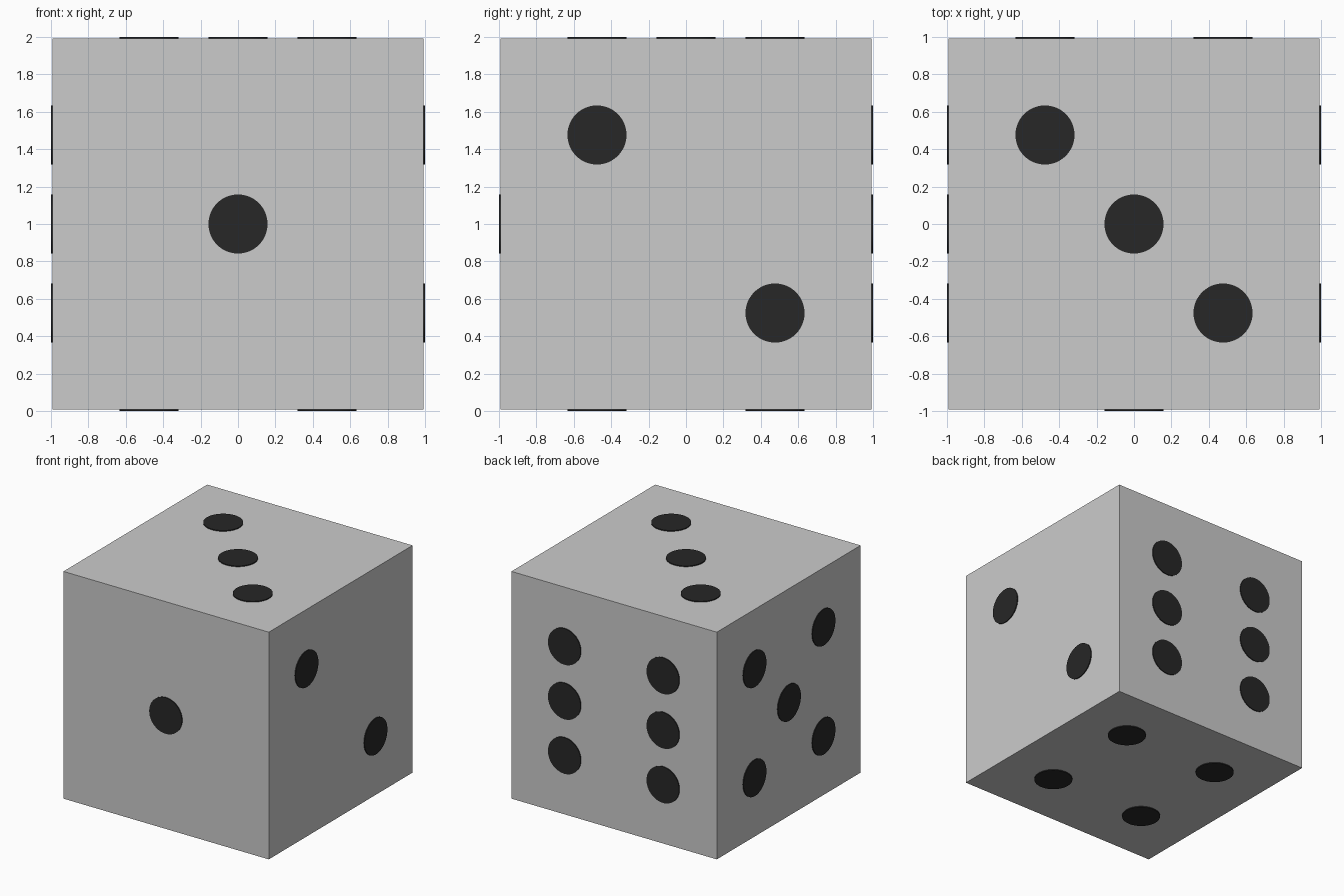
import bpy
from mathutils import Vector

if "Cube" in bpy.data.objects:
    bpy.data.objects.remove(bpy.data.objects["Cube"])

HALF = 0.992      # half the cube edge
OUT = 1.0         # outer face of the pips
R = 0.158         # pip radius
D = 0.476         # pip offset
CENTRE = Vector((0, 0, 1))

# Body
bpy.ops.mesh.primitive_cube_add(size=2 * HALF, location=CENTRE)
bpy.context.object.name = "die_body"

black = bpy.data.materials.new("pip_black")
black.diffuse_color = (0.02, 0.02, 0.02, 1)
black.use_nodes = True
black.node_tree.nodes["Principled BSDF"].inputs["Base Color"].default_value = black.diffuse_color

# Pip patterns in units of D
corners = [(-1, -1), (1, -1), (-1, 1), (1, 1)]
diagonal = [(-1, 1), (1, -1)]
middle = [(0, 0)]

# Face name: normal, first axis, second axis, pattern
faces = {
    "front": ((0, -1, 0), (1, 0, 0), (0, 0, 1), middle),
    "right": ((1, 0, 0), (0, 1, 0), (0, 0, 1), diagonal),
    "top": ((0, 0, 1), (1, 0, 0), (0, 1, 0), diagonal + middle),
    "bottom": ((0, 0, -1), (1, 0, 0), (0, 1, 0), corners),
    "left": ((-1, 0, 0), (0, 1, 0), (0, 0, 1), corners + middle),
    "back": ((0, 1, 0), (1, 0, 0), (0, 0, 1), corners + [(-1, 0), (1, 0)]),
}

# Pips: thin discs standing just proud of each face
DEPTH = 0.03
for name, (n, u, v, pattern) in faces.items():
    n, u, v = Vector(n), Vector(u), Vector(v)
    for i, (a, b) in enumerate(pattern):
        bpy.ops.mesh.primitive_cylinder_add(
            vertices=48, radius=R, depth=DEPTH,
            location=CENTRE + n * (OUT - DEPTH / 2) + (u * a + v * b) * D,
            rotation=n.to_track_quat('Z', 'Y').to_euler())
        pip = bpy.context.object
        pip.name = f"{name}_pip_{i + 1}"
        pip.data.materials.append(black)
        bpy.ops.object.shade_smooth_by_angle()
